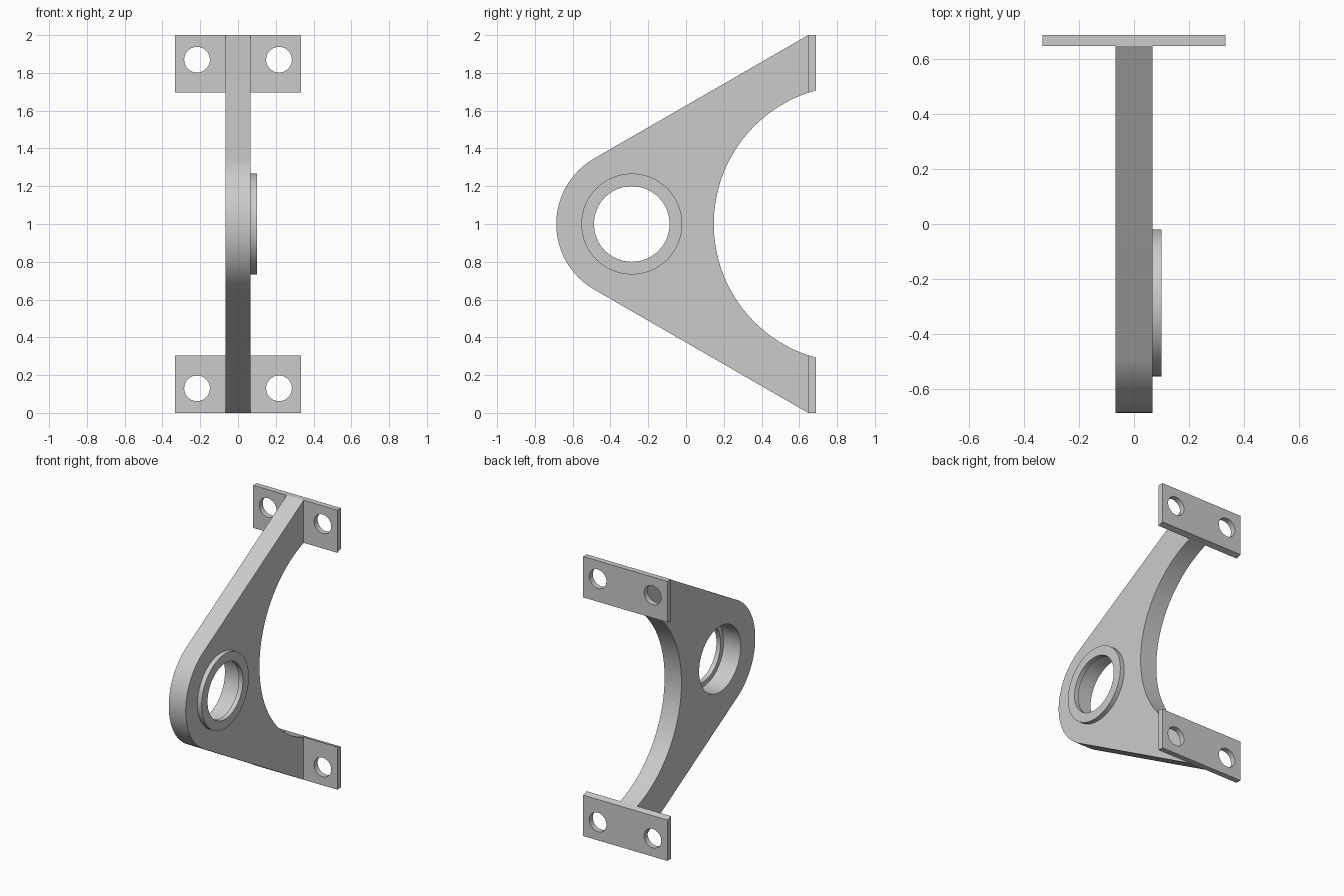
import bpy
import bmesh
from math import cos, sin, sqrt, radians, asin
from mathutils import Vector

default = bpy.data.objects.get("Cube")
if default:
    bpy.data.objects.remove(default, do_unlink=True)

# Main dimensions
MID = 1.0                                    # height of the symmetry plane
BORE_Y, NOSE_R = -0.287, 0.4                 # rounded nose around the bore
ARCH_Y, ARCH_R = 0.88, 0.733                 # large open arch at the back
HALF_T = 0.067                               # half thickness of the web
BACK, PLATE_Y = 0.687, 0.647                 # rear and front of the flanges

grey = bpy.data.materials.new("plain grey")
grey.use_nodes = True
grey.diffuse_color = (0.6, 0.6, 0.6, 1)
grey.node_tree.nodes["Principled BSDF"].inputs["Base Color"].default_value = grey.diffuse_color


def arc(cu, cv, r, start, end, steps):
    """Points along an arc, angles in degrees, both ends included."""
    angles = [radians(start + (end - start) * i / steps) for i in range(steps + 1)]
    return [(cu + r * cos(a), cv + r * sin(a)) for a in angles]


def circle(cu, cv, r, steps=64):
    return arc(cu, cv, r, 0, 360, steps)[:-1]


def arch_height(y):
    """Distance of the arch surface above or below the symmetry plane."""
    return sqrt(ARCH_R ** 2 - (y - ARCH_Y) ** 2)


def solid(name, loops, axis, start, end):
    """Fill an outline with holes and extrude it along x or y."""
    bm = bmesh.new()
    edges = []
    for loop in loops:
        vs = [bm.verts.new((start, u, v) if axis == "x" else (u, start, v)) for u, v in loop]
        edges += [bm.edges.new((vs[i - 1], vs[i])) for i in range(len(vs))]
    direction = Vector((1, 0, 0)) if axis == "x" else Vector((0, 1, 0))
    bmesh.ops.triangle_fill(bm, edges=edges, use_beauty=True, normal=direction)
    extruded = bmesh.ops.extrude_face_region(bm, geom=bm.faces[:], use_keep_orig=True)
    moved = [g for g in extruded["geom"] if isinstance(g, bmesh.types.BMVert)]
    bmesh.ops.translate(bm, verts=moved, vec=direction * (end - start))
    bmesh.ops.recalc_face_normals(bm, faces=bm.faces[:])
    mesh = bpy.data.meshes.new(name)
    bm.to_mesh(mesh)
    bm.free()
    mesh.materials.append(grey)
    mesh.shade_smooth()
    mesh.set_sharp_from_angle(angle=radians(30))
    obj = bpy.data.objects.new(name, mesh)
    bpy.context.collection.objects.link(obj)
    return obj


# Web: rounded nose, straight tapering sides and the open arch
sweep = asin(arch_height(PLATE_Y) / ARCH_R) * 57.29578
outline = (arc(BORE_Y, MID, NOSE_R, 120, 240, 40)
           + [(PLATE_Y, 0)]
           + arc(ARCH_Y, MID, ARCH_R, 180 + sweep, 180 - sweep, 64)
           + [(PLATE_Y, 2)])
solid("web", [outline, circle(BORE_Y, MID, 0.235)], "x", -HALF_T, HALF_T)

# Raised collar whose smaller bore leaves a shoulder inside the web
solid("bore_collar", [circle(BORE_Y, MID, 0.267), circle(BORE_Y, MID, 0.2)],
      "x", HALF_T, 0.1)

# Mounting flanges with two bolt holes, inner edges trimmed to the arch
for name, side in (("upper_flange", 1), ("lower_flange", -1)):
    inner = MID + side * arch_height(PLATE_Y)
    outer = MID + side
    rim = [(-0.333, inner), (0.333, inner), (0.333, outer), (-0.333, outer)]
    holes = [circle(x, MID + side * 0.87, 0.068, 40) for x in (-0.217, 0.217)]
    flange = solid(name, [rim] + holes, "y", PLATE_Y, BACK)
    for v in flange.data.vertices:
        if abs(v.co.z - inner) < 0.001:
            v.co.z = MID + side * arch_height(v.co.y)
